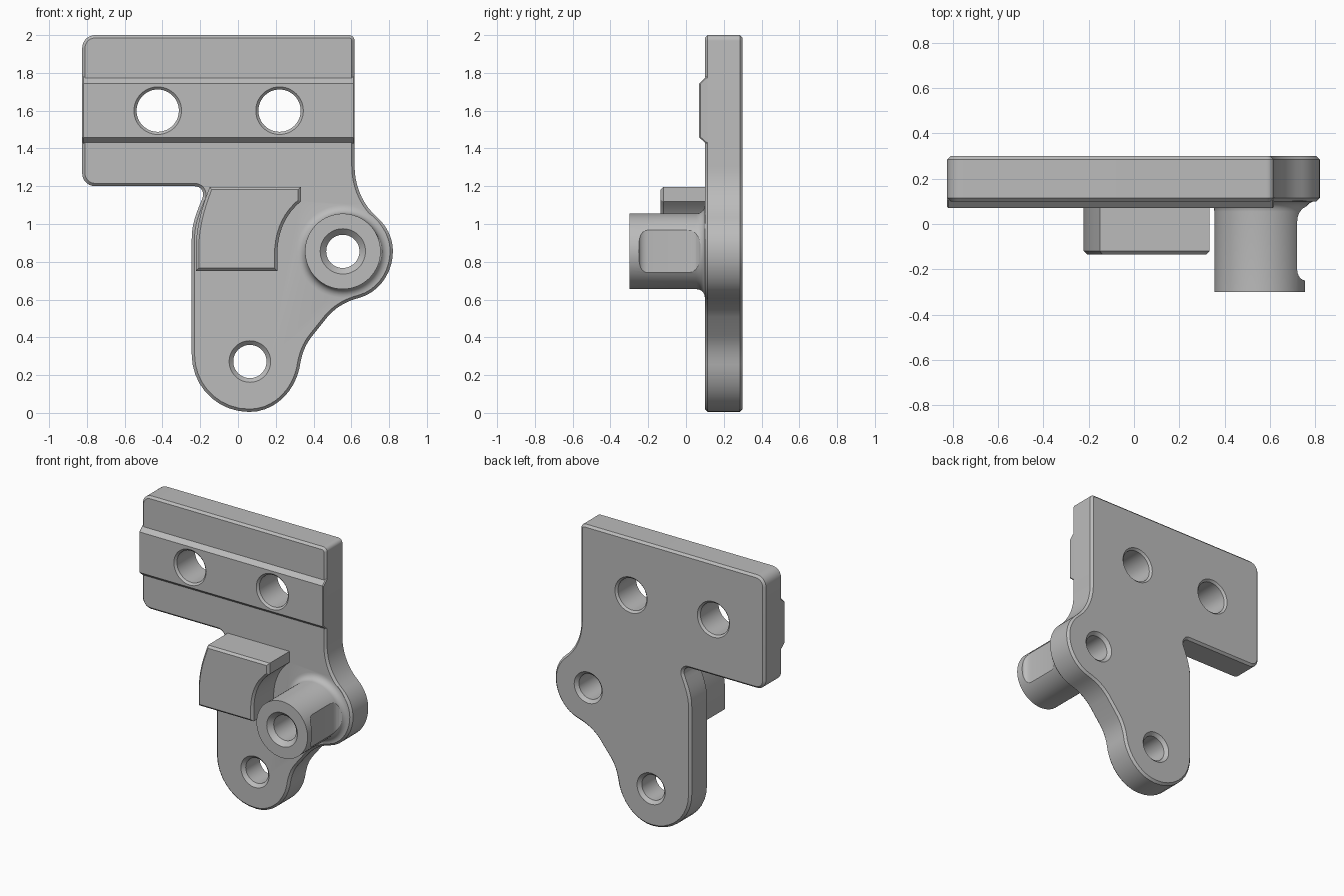
import bpy, bmesh, math
from mathutils import Vector, Matrix
from mathutils.geometry import interpolate_bezier

cube = bpy.data.objects.get("Cube")
if cube:
    bpy.data.objects.remove(cube, do_unlink=True)

steel = bpy.data.materials.new("plain grey")
steel.use_nodes = True
GREY = (0.5, 0.5, 0.5, 1)
steel.diffuse_color = GREY
steel.node_tree.nodes["Principled BSDF"].inputs["Base Color"].default_value = GREY


def finish(name, bm):
    bmesh.ops.recalc_face_normals(bm, faces=bm.faces)
    mesh = bpy.data.meshes.new(name)
    bm.to_mesh(mesh)
    bm.free()
    mesh.materials.append(steel)
    ob = bpy.data.objects.new(name, mesh)
    bpy.context.collection.objects.link(ob)
    return ob


def trace(start, steps, n=10):
    """Outline from points (lines) and triples of points (curves)."""
    pts = [Vector(start)]
    for s in steps:
        if isinstance(s[0], tuple):
            a, b, c = (Vector(p) for p in s)
            pts += [p.to_2d() for p in interpolate_bezier(pts[-1], a, b, c, n)[1:]]
        else:
            pts.append(Vector(s))
    if (pts[0] - pts[-1]).length < 1e-4:
        pts.pop()
    return pts


def prism(name, pts, lo, hi, place, chamfer=0.0, caps=()):
    """Extrude an outline from lo to hi; place maps (a, b, depth) to xyz."""
    bm = bmesh.new()
    rings = [[bm.verts.new(place(p[0], p[1], d)) for p in pts] for d in (lo, hi)]
    ends = [bm.faces.new(r) for r in rings]
    for i in range(len(pts)):
        j = (i + 1) % len(pts)
        bm.faces.new((rings[0][i], rings[0][j], rings[1][j], rings[1][i]))
    bmesh.ops.recalc_face_normals(bm, faces=bm.faces)
    if chamfer:
        rim = [e for c in caps for e in ends[c].edges]
        bmesh.ops.bevel(bm, geom=rim, offset=chamfer, segments=1,
                        affect='EDGES', clamp_overlap=False)
    return finish(name, bm)


def lathe(name, x, z, profile, n=48):
    """Solid of revolution about a front-to-back axis; profile is (radius, y)."""
    bm = bmesh.new()
    rings = []
    for r, y in profile:
        rings.append([bm.verts.new((x + r * math.cos(math.tau * i / n), y,
                                    z + r * math.sin(math.tau * i / n))) for i in range(n)])
    for a, b in zip(rings, rings[1:]):
        for i in range(n):
            j = (i + 1) % n
            bm.faces.new((a[i], a[j], b[j], b[i]))
    bm.faces.new(rings[0])
    bm.faces.new(rings[-1])
    return finish(name, bm)


def combine(target, other, operation):
    mod = target.modifiers.new(operation.lower(), 'BOOLEAN')
    mod.operation, mod.solver, mod.object = operation, 'EXACT', other
    bpy.context.view_layer.objects.active = target
    bpy.ops.object.modifier_apply(modifier=mod.name)
    bpy.data.objects.remove(other, do_unlink=True)


def facing(a, b, d):
    return (a, d, b)


# Mounting plate outline, clockwise from the top left corner
plate_outline = trace((-0.755, 2.0), [
    (0.585, 2.0), ((0.603, 2.0), (0.617, 1.988), (0.617, 1.97)),
    (0.617, 1.31), ((0.617, 1.2), (0.66, 1.1), (0.742, 1.03)),
    ((0.79, 0.985), (0.82, 0.925), (0.82, 0.855)),
    ((0.82, 0.745), (0.75, 0.64), (0.645, 0.61)),
    ((0.57, 0.59), (0.52, 0.56), (0.475, 0.51)),
    (0.395, 0.41), ((0.35, 0.355), (0.335, 0.3), (0.325, 0.235)),
    ((0.295, 0.105), (0.19, 0.005), (0.06, 0.005)),
    ((-0.11, 0.005), (-0.245, 0.14), (-0.245, 0.31)),
    (-0.245, 0.92), ((-0.245, 1.01), (-0.215, 1.07), (-0.187, 1.14)),
    ((-0.178, 1.17), (-0.195, 1.2), (-0.23, 1.2)),
    (-0.755, 1.2), ((-0.795, 1.2), (-0.825, 1.23), (-0.825, 1.27)),
    (-0.825, 1.93), ((-0.825, 1.97), (-0.795, 2.0), (-0.755, 2.0)),
])
body = prism("mounting_plate", plate_outline, 0.10, 0.30, facing, 0.015, (0, 1))

# Raised strip across the upper plate
strip = prism("raised_strip", [(0.15, 1.425), (0.107, 1.425), (0.07, 1.458), (0.07, 1.745),
                               (0.107, 1.78), (0.15, 1.78)],
              -0.825, 0.617, lambda a, b, d: (d, a, b), 0.006, (0, 1))
combine(body, strip, 'UNION')

# Curved stop block
block_outline = trace((-0.222, 0.752), [
    (-0.222, 0.9), ((-0.215, 1.01), (-0.19, 1.09), (-0.15, 1.197)),
    (0.333, 1.197), (0.333, 1.12),
    ((0.25, 1.05), (0.208, 0.96), (0.208, 0.83)), (0.208, 0.752),
])
block = prism("stop_block", block_outline, -0.135, 0.15, facing, 0.015, (0,))
combine(body, block, 'UNION')

# Round boss with a filleted foot and a shallow flat on its left side
BX, BZ = 0.555, 0.855
foot = [(0.245 - 0.045 * math.cos(t * math.pi / 10), 0.055 + 0.045 * math.sin(t * math.pi / 10))
        for t in range(6)]
boss = lathe("boss", BX, BZ, [(0.2, -0.30)] + foot + [(0.245, 0.15)], 64)
flat_outline = trace((0.9, -0.25), [
    (0.758, -0.25), ((0.735, -0.25), (0.72, -0.225), (0.72, -0.2)),
    (0.72, 0.01), ((0.72, 0.05), (0.745, 0.08), (0.775, 0.08)), (0.9, 0.08)], 6)
flat = prism("flat_cutter", flat_outline, 0.5, 1.2, lambda a, b, d: (a, b, d))
combine(boss, flat, 'DIFFERENCE')
combine(body, boss, 'UNION')

# Chamfered through holes: x, z, radius, chamfer, front face y
for x, z, r, c, front in [(-0.425, 1.6, 0.112, 0.014, 0.07), (0.22, 1.6, 0.112, 0.014, 0.07),
                          (0.063, 0.272, 0.088, 0.022, 0.10), (BX, BZ, 0.088, 0.032, -0.30)]:
    back = min(c, 0.022)
    hole = lathe("hole_cutter", x, z, [
        (r + c + 0.02, front - 0.02), (r, front + c), (r, 0.30 - back),
        (r + back + 0.02, 0.32)])
    combine(body, hole, 'DIFFERENCE')

body.name = "mounting_bracket"
bpy.ops.object.select_all(action='DESELECT')
body.select_set(True)
bpy.context.view_layer.objects.active = body
bpy.ops.object.shade_smooth_by_angle(angle=math.radians(28))
